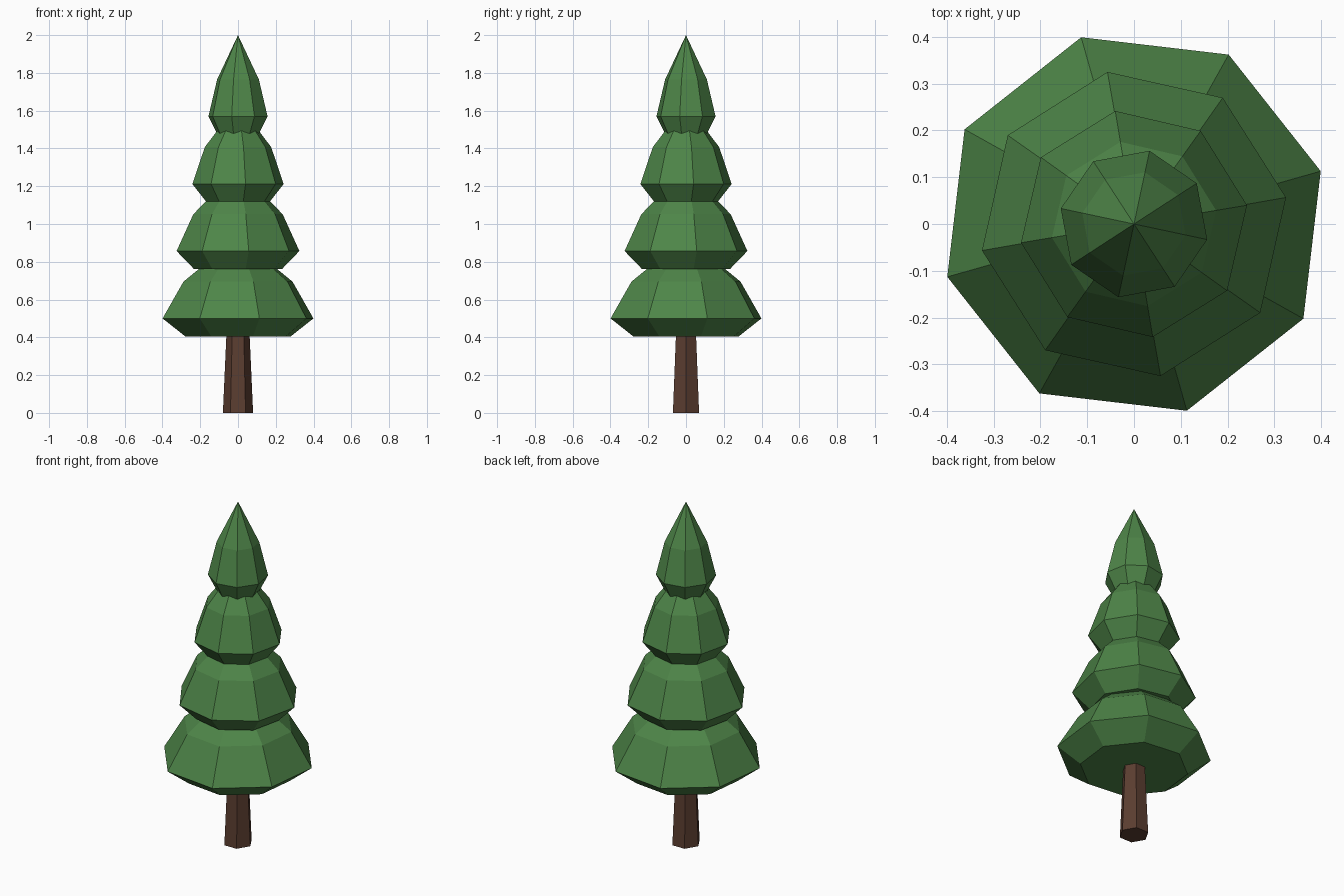
import bpy, bmesh
from math import cos, sin, radians, tau

if "Cube" in bpy.data.objects:
    bpy.data.objects.remove(bpy.data.objects["Cube"])


def material(name, rgb):
    mat = bpy.data.materials.new(name)
    mat.diffuse_color = (*rgb, 1)
    mat.use_nodes = True
    mat.node_tree.nodes["Principled BSDF"].inputs["Base Color"].default_value = mat.diffuse_color
    return mat


def lathe(name, profile, sides, turn, mat):
    """Flat-faced solid from (radius, z) rings; radius 0 closes to a point."""
    bm = bmesh.new()
    rings = []
    for r, z in profile:
        if r == 0:
            rings.append([bm.verts.new((0, 0, z))] * sides)
        else:
            angles = [radians(turn) + tau * i / sides for i in range(sides)]
            rings.append([bm.verts.new((r * cos(a), r * sin(a), z)) for a in angles])
    for low, high in zip(rings, rings[1:]):
        for i in range(sides):
            j = (i + 1) % sides
            corners = [low[i], low[j], high[j], high[i]]
            bm.faces.new(list(dict.fromkeys(corners)))
    bm.faces.new(rings[0][::-1])
    if profile[-1][0]:
        bm.faces.new(rings[-1])
    bmesh.ops.recalc_face_normals(bm, faces=bm.faces)
    mesh = bpy.data.meshes.new(name)
    bm.to_mesh(mesh)
    bm.free()
    mesh.materials.append(mat)
    obj = bpy.data.objects.new(name, mesh)
    bpy.context.collection.objects.link(obj)
    return obj


green = material("needle green", (0.076, 0.235, 0.065))
brown = material("bark brown", (0.105, 0.047, 0.030))

# Tapered six-sided trunk
lathe("trunk", [(0.08, 0), (0.061, 0.42)], 6, 0, brown)

# Foliage tiers: base height, base radius, rim radius, shoulder radius, apex z, turn
tiers = [
    (0.405, 0.290, 0.415, 0.300, 0.93, 15.8),
    (0.762, 0.237, 0.330, 0.240, 1.29, 9.9),
    (1.117, 0.170, 0.245, 0.178, 1.64, 9.4),
    (1.475, 0.112, 0.160, 0.113, 2.00, -12.0),
]
for n, (z, base, rim, shoulder, tip, turn) in enumerate(tiers, 1):
    lathe(f"foliage_tier_{n}",
          [(base, z), (rim, z + 0.095), (shoulder, z + 0.29), (0, tip)],
          8, turn, green)
